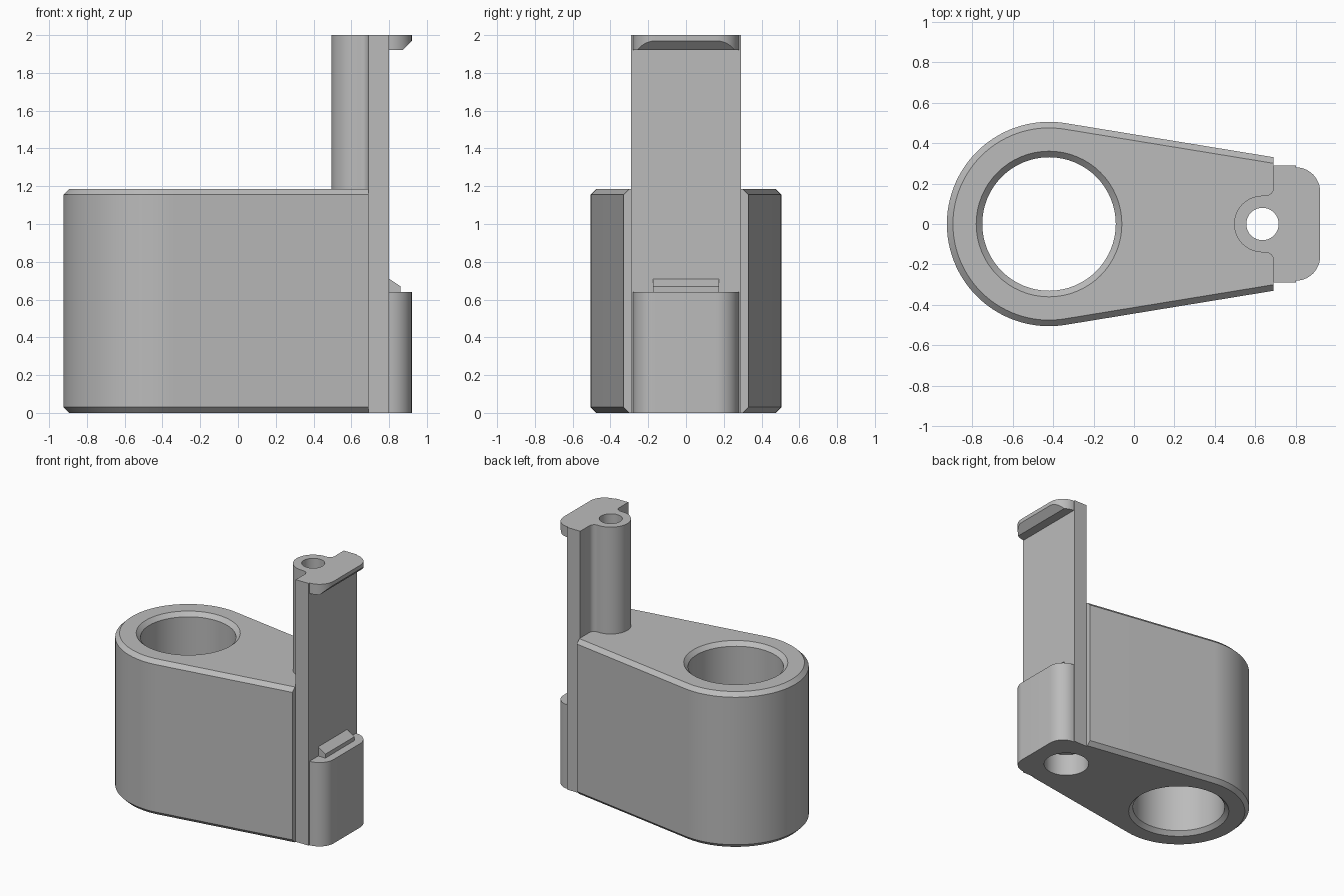
import bpy, bmesh, math
from mathutils import Vector

if "Cube" in bpy.data.objects:
    bpy.data.objects.remove(bpy.data.objects["Cube"], do_unlink=True)

grey = bpy.data.materials.new("plain_grey")
grey.use_nodes = True
colour = (0.5, 0.5, 0.5, 1)
grey.diffuse_color = colour
grey.node_tree.nodes["Principled BSDF"].inputs["Base Color"].default_value = colour

BORE_X, BOLT_X, END_X, PLATE_X, TIP_X = -0.42, 0.635, 0.69, 0.80, 0.92


def arc(cx, cy, r, start, end, steps):
    return [(cx + r * math.cos(math.radians(start + (end - start) * i / steps)),
             cy + r * math.sin(math.radians(start + (end - start) * i / steps)))
            for i in range(steps + 1)]


def circle(cx, r, steps=64):
    return arc(cx, 0, r, 0, 360, steps)[:-1]


def loft(name, levels, cut=None):
    """Join matching outlines, given as (outline, z), into a closed solid."""
    bm = bmesh.new()
    rings = [[bm.verts.new((x, y, z)) for x, y in outline] for outline, z in levels]
    n = len(rings[0])
    for low, high in zip(rings, rings[1:]):
        for i in range(n):
            j = (i + 1) % n
            bm.faces.new((low[i], low[j], high[j], high[i]))
    bm.faces.new(rings[0][::-1])
    bm.faces.new(rings[-1])
    if cut:
        point, normal = cut
        bmesh.ops.bisect_plane(bm, geom=bm.verts[:] + bm.edges[:] + bm.faces[:],
                               plane_co=Vector(point), plane_no=Vector(normal),
                               clear_outer=True)
        bmesh.ops.holes_fill(bm, edges=[e for e in bm.edges if e.is_boundary])
    bmesh.ops.recalc_face_normals(bm, faces=bm.faces[:])
    mesh = bpy.data.meshes.new(name)
    bm.to_mesh(mesh)
    bm.free()
    mesh.materials.append(grey)
    obj = bpy.data.objects.new(name, mesh)
    bpy.context.collection.objects.link(obj)
    return obj


def combine(target, tool, operation):
    mod = target.modifiers.new(operation.title(), 'BOOLEAN')
    mod.operation, mod.solver, mod.object = operation, 'EXACT', tool
    bpy.context.view_layer.objects.active = target
    bpy.ops.object.modifier_apply(modifier=mod.name)
    bpy.data.objects.remove(tool, do_unlink=True)


def teardrop(r, end_y):
    dx = END_X - BORE_X
    a = math.degrees(math.atan2(end_y, dx) + math.acos(r / math.hypot(dx, end_y)))
    return [(END_X, end_y)] + arc(BORE_X, 0, r, a, 360 - a, 56) + [(END_X, -end_y)]


def rounded_pad(half_width, r):
    return ([(END_X + 0.04, -half_width)]
            + arc(TIP_X - r, -half_width + r, r, -90, 0, 12)
            + arc(TIP_X - r, half_width - r, r, 0, 90, 12)
            + [(END_X + 0.04, half_width)])


# Tapered body with chamfered rims
outer, inner = teardrop(0.505, 0.33), teardrop(0.475, 0.30)
bracket = loft("bracket", [(inner, 0), (outer, 0.03), (outer, 1.155), (inner, 1.185)])

# Tall plate with a filleted bolt column on its inner side
side = [(PLATE_X, 0.29), (END_X, 0.29)] + arc(0.65, 0.18, 0.04, 0, -90, 8)
column = side + arc(BOLT_X, 0, 0.14, 90, 270, 32) + [(x, -y) for x, y in side[::-1]]
combine(bracket, loft("tall_plate", [(column, 0), (column, 2)]), 'UNION')

# Lower rounded pad and the upper lip with its bevelled underside
pad = rounded_pad(0.28, 0.12)
combine(bracket, loft("lower_pad", [(pad, 0), (pad, 0.64)]), 'UNION')
combine(bracket, loft("upper_lip", [(pad, 1.92), (pad, 2)],
                      cut=((0.87, 0, 1.92), (1, 0, -1))), 'UNION')

# Small sloped catch above the pad
catch = [(0.75, -0.175), (0.86, -0.175), (0.86, 0.175), (0.75, 0.175)]
combine(bracket, loft("sloped_catch", [(catch, 0.6), (catch, 0.75)],
                      cut=((PLATE_X, 0, 0.71), (0.04, 0, 0.06))), 'UNION')

# Large bore, chamfered at both ends
wide, bore = circle(BORE_X, 0.37), circle(BORE_X, 0.33)
combine(bracket, loft("bore_cutter", [(wide, -0.01), (bore, 0.03),
                                      (bore, 1.155), (wide, 1.195)]), 'DIFFERENCE')

# Bolt hole with a counterbore underneath
hole, recess = circle(BOLT_X, 0.08, 40), circle(BOLT_X, 0.16, 48)
combine(bracket, loft("bolt_cutter", [(hole, -0.1), (hole, 2.1)]), 'DIFFERENCE')
combine(bracket, loft("recess_cutter", [(recess, -0.1), (recess, 0.17)]), 'DIFFERENCE')

bpy.ops.object.select_all(action='DESELECT')
bracket.select_set(True)
bpy.context.view_layer.objects.active = bracket
bpy.ops.object.shade_smooth_by_angle(angle=math.radians(25))
